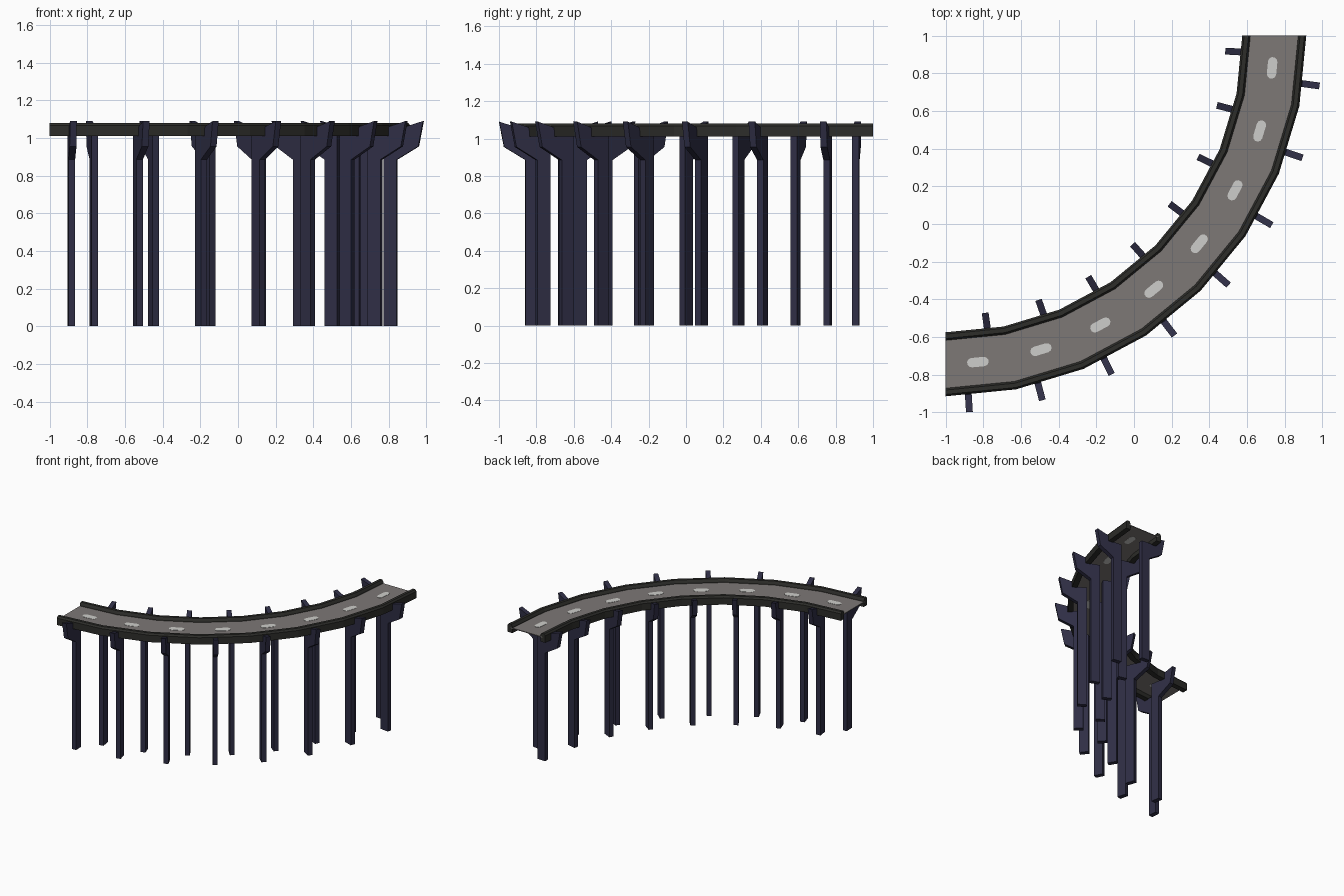
import bpy, bmesh, math

if "Cube" in bpy.data.objects:
    bpy.data.objects.remove(bpy.data.objects["Cube"])

CX, CY = -1.0, 1.0          # centre of the quarter-circle bend
SEGS = 8
STEP = math.radians(90 / SEGS)
MID = 1.745                 # centre-line radius


def srgb(*c):
    return [((v / 255 + 0.055) / 1.055) ** 2.4 for v in c] + [1.0]


def material(name, *c):
    m = bpy.data.materials.new(name)
    m.diffuse_color = srgb(*c)
    m.use_nodes = True
    m.node_tree.nodes["Principled BSDF"].inputs["Base Color"].default_value = m.diffuse_color
    return m


ASPHALT = material("grey asphalt", 125, 120, 118)
CURB = material("dark curb", 45, 45, 42)
PAINT = material("pale road paint", 206, 206, 203)
STEEL = material("navy pillar", 47, 46, 69)


def polar(r, a, z, t=0.0):
    """Radius r at angle a from -y, shifted t along the tangent."""
    return (CX + r * math.sin(a) + t * math.cos(a),
            CY - r * math.cos(a) + t * math.sin(a), z)


def loft(name, rings, mat):
    """Skin matching closed rings of points and cap both ends."""
    bm = bmesh.new()
    vs = [[bm.verts.new(p) for p in ring] for ring in rings]
    n = len(vs[0])
    for a, b in zip(vs, vs[1:]):
        for i in range(n):
            bm.faces.new((a[i], a[(i + 1) % n], b[(i + 1) % n], b[i]))
    bm.faces.new(vs[0])
    bm.faces.new(vs[-1])
    bmesh.ops.recalc_face_normals(bm, faces=bm.faces)
    mesh = bpy.data.meshes.new(name)
    bm.to_mesh(mesh)
    bm.free()
    mesh.materials.append(mat)
    ob = bpy.data.objects.new(name, mesh)
    bpy.context.collection.objects.link(ob)
    return ob


def sweep(name, profile, mat):
    """Sweep a (radius, z) profile round the bend."""
    loft(name, [[polar(r, k * STEP, z) for r, z in profile]
                for k in range(SEGS + 1)], mat)


# thin road deck
sweep("road_deck", [(1.60, 1.046), (1.89, 1.046), (1.89, 1.052), (1.60, 1.052)], ASPHALT)

# curbs, as offsets from the centre line, mirrored to both sides
curb = [(0.127, 1.01), (0.17, 1.01), (0.17, 1.066), (0.16, 1.08), (0.137, 1.08), (0.127, 1.06)]
for side, label in ((1, "outer"), (-1, "inner")):
    sweep(label + "_curb", [(MID + side * d, z) for d, z in curb], CURB)

# pillars with arms that flare out and hook up past the curb
pillar = [(0.045, 0), (0.117, 0), (0.117, 0.885), (0.232, 0.955), (0.258, 1.09),
          (0.165, 1.06), (0.155, 1.015), (0.045, 1.015)]
for side, label, start in ((1, "outer", 3.6), (-1, "inner", 8.1)):
    for k in range(SEGS):
        a = math.radians(start) + k * STEP
        loft(f"{label}_pillar_{k + 1}",
             [[polar(MID + side * d, a, z, t) for d, z in pillar] for t in (-0.018, 0.018)],
             STEEL)

# rounded lane dashes, one per deck segment
capsule = []
for end, turn in ((1, -90), (-1, 90)):
    for i in range(6):
        b = math.radians(turn + 36 * i)
        capsule.append((end * 0.033 + 0.025 * math.cos(b), 0.025 * math.sin(b)))
for k in range(SEGS):
    a = (k + 0.5) * STEP
    loft(f"lane_dash_{k + 1}",
         [[polar(1.742 + r, a, z, t) for t, r in capsule] for z in (1.0445, 1.054)], PAINT)
